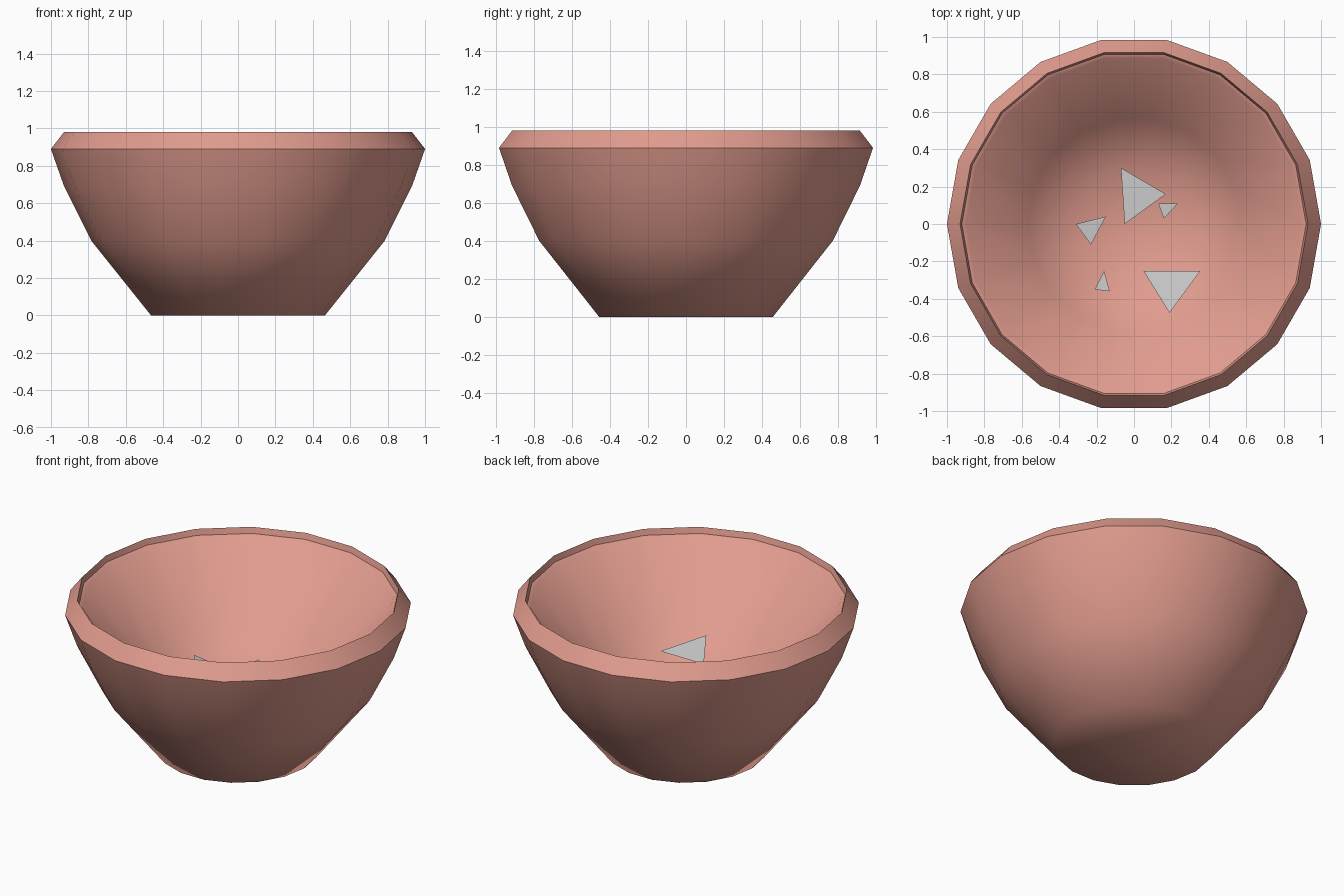
import bpy, bmesh, math

if "Cube" in bpy.data.objects:
    bpy.data.objects.remove(bpy.data.objects["Cube"])

SIDES = 18


def material(name, rgb):
    m = bpy.data.materials.new(name)
    m.diffuse_color = (*rgb, 1)
    m.use_nodes = True
    m.node_tree.nodes["Principled BSDF"].inputs["Base Color"].default_value = m.diffuse_color
    return m


def finish(name, bm, mat):
    mesh = bpy.data.meshes.new(name)
    bm.to_mesh(mesh)
    bm.free()
    mesh.materials.append(mat)
    ob = bpy.data.objects.new(name, mesh)
    bpy.context.collection.objects.link(ob)
    return ob


clay = material("pink_clay", (0.75, 0.33, 0.27))
grey = material("pale_grey", (0.58, 0.58, 0.58))

# Bowl: (radius, height) profile from the foot, over the rim and inner ledge, to the floor
profile = [(0.465, 0), (0.785, 0.40), (0.93, 0.69), (0.995, 0.875), (1.0, 0.89),
           (0.93, 0.98), (0.92, 0.943), (0.90, 0.937),
           (0.57, 0.50), (0.30, 0.34)]
FLOOR = 0.32
bm = bmesh.new()
rings = []
for r, z in profile:
    rings.append([bm.verts.new((r * math.cos(math.tau * i / SIDES),
                                r * math.sin(math.tau * i / SIDES), z))
                  for i in range(SIDES)])
for low, high in zip(rings, rings[1:]):
    for i in range(SIDES):
        j = (i + 1) % SIDES
        bm.faces.new((low[i], low[j], high[j], high[i]))

# Underside and floor as fans
for ring, z, flip in ((rings[0], 0, True), (rings[-1], FLOOR, False)):
    centre = bm.verts.new((0, 0, z))
    for i in range(SIDES):
        a, b = ring[i], ring[(i + 1) % SIDES]
        bm.faces.new((centre, b, a) if flip else (centre, a, b))
bowl = finish("bowl", bm, clay)
bpy.context.view_layer.objects.active = bowl
bowl.select_set(True)
bpy.ops.object.shade_smooth_by_angle(angle=math.radians(55))

# Loose triangular chips inside the bowl
chips = [
    [(-0.07, 0.30, 0.435), (-0.05, 0.0, 0.44), (0.17, 0.16, 0.45)],
    [(0.05, -0.25, 0.43), (0.19, -0.475, 0.49), (0.355, -0.25, 0.43)],
    [(-0.31, 0.0, 0.515), (-0.23, -0.11, 0.51), (-0.15, 0.04, 0.467)],
    [(0.13, 0.11, 0.46), (0.16, 0.03, 0.46), (0.235, 0.11, 0.46)],
    [(-0.16, -0.25, 0.45), (-0.21, -0.35, 0.46), (-0.13, -0.36, 0.46)],
]
bm = bmesh.new()
for tri in chips:
    bm.faces.new([bm.verts.new(p) for p in tri])
finish("chips", bm, grey)
